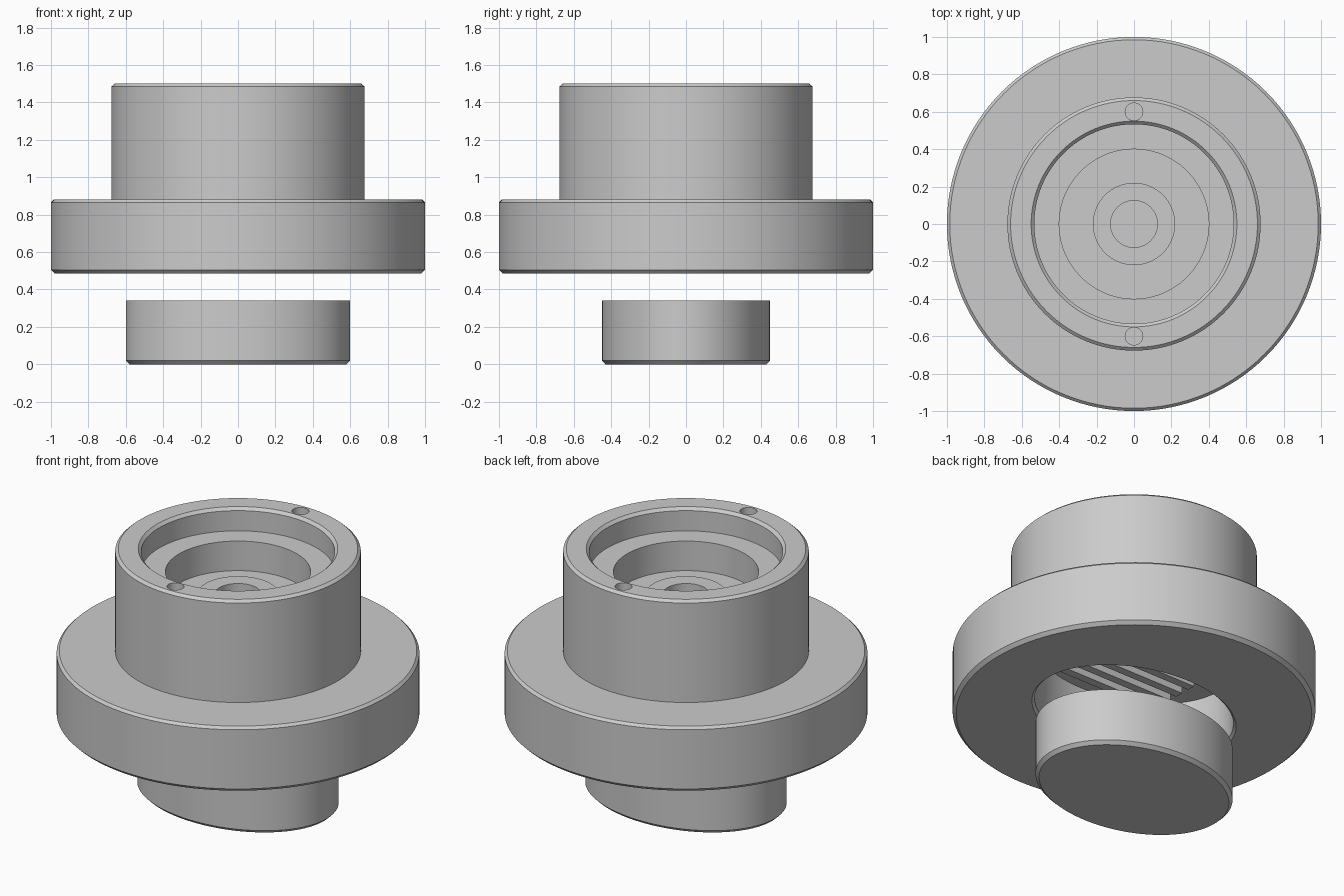
import bpy
import bmesh
import math

cube = bpy.data.objects.get("Cube")
if cube:
    bpy.data.objects.remove(cube, do_unlink=True)

SEGMENTS = 128

metal = bpy.data.materials.new("light grey metal")
metal.use_nodes = True
GREY = (0.6, 0.6, 0.6, 1.0)
metal.diffuse_color = GREY
metal.node_tree.nodes["Principled BSDF"].inputs["Base Color"].default_value = GREY


def make_object(name, bm):
    bmesh.ops.recalc_face_normals(bm, faces=bm.faces[:])
    mesh = bpy.data.meshes.new(name)
    bm.to_mesh(mesh)
    bm.free()
    mesh.materials.append(metal)
    obj = bpy.data.objects.new(name, mesh)
    bpy.context.collection.objects.link(obj)
    return obj


def stack(name, rings, center=(0, 0), segments=SEGMENTS):
    """Closed solid through elliptical rings of (x radius, y radius, z)."""
    bm = bmesh.new()
    loops = []
    for rx, ry, z in rings:
        loop = []
        for i in range(segments):
            a = math.tau * i / segments
            loop.append(bm.verts.new((center[0] + rx * math.cos(a),
                                      center[1] + ry * math.sin(a), z)))
        loops.append(loop)
    for low, high in zip(loops, loops[1:]):
        for i in range(segments):
            j = (i + 1) % segments
            bm.faces.new((low[i], low[j], high[j], high[i]))
    bm.faces.new(loops[0][::-1])
    bm.faces.new(loops[-1])
    return make_object(name, bm)


def apply_modifiers(obj):
    graph = bpy.context.evaluated_depsgraph_get()
    mesh = bpy.data.meshes.new_from_object(obj.evaluated_get(graph))
    obj.modifiers.clear()
    obj.data = mesh


def cut(obj, cutter):
    mod = obj.modifiers.new("cut", "BOOLEAN")
    mod.operation = "DIFFERENCE"
    mod.solver = "EXACT"
    mod.object = cutter
    cutter.hide_render = True
    bpy.context.view_layer.update()
    apply_modifiers(obj)
    bpy.data.objects.remove(cutter, do_unlink=True)


def smooth(obj):
    bpy.ops.object.select_all(action="DESELECT")
    obj.select_set(True)
    bpy.context.view_layer.objects.active = obj
    bpy.ops.object.shade_smooth_by_angle(angle=math.radians(25))


# Flanged housing: outer wall, stepped bore, then raised boss with blind hole
profile = [(0.98, 0.485), (1.0, 0.505), (1.0, 0.865), (0.985, 0.88),
           (0.677, 0.88), (0.677, 1.485), (0.66, 1.5),
           (0.55, 1.5), (0.533, 1.483), (0.533, 1.36),
           (0.4, 1.36), (0.4, 1.18), (0.22, 1.18), (0.22, 1.23),
           (0.125, 1.23), (0.125, 1.05)]
housing = stack("flanged_housing", [(r, r, z) for r, z in profile])

# Oval pocket with a chamfered mouth in the underside
cut(housing, stack("pocket_cutter", [(0.64, 0.49, 0.465), (0.605, 0.455, 0.5),
                                     (0.605, 0.455, 0.85)]))

# Two pin holes in the rim
for side in (-1, 1):
    cut(housing, stack("pin_hole_cutter", [(0.047, 0.047, 1.4), (0.047, 0.047, 1.6)],
                       center=(0, side * 0.6), segments=32))
smooth(housing)

# Parallel ribs across the roof of the pocket
bm = bmesh.new()
for i in range(-3, 4):
    rib = bmesh.ops.create_cube(bm, size=1)["verts"]
    bmesh.ops.scale(bm, verts=rib, vec=(0.82, 0.05, 0.055))
    bmesh.ops.translate(bm, verts=rib, vec=(0, i * 0.1, 0.8275))
make_object("pocket_ribs", bm)

# Separate oval plug below the housing
plug = stack("oval_plug", [(0.58, 0.43, 0), (0.6, 0.45, 0.02), (0.6, 0.45, 0.34)])
smooth(plug)
